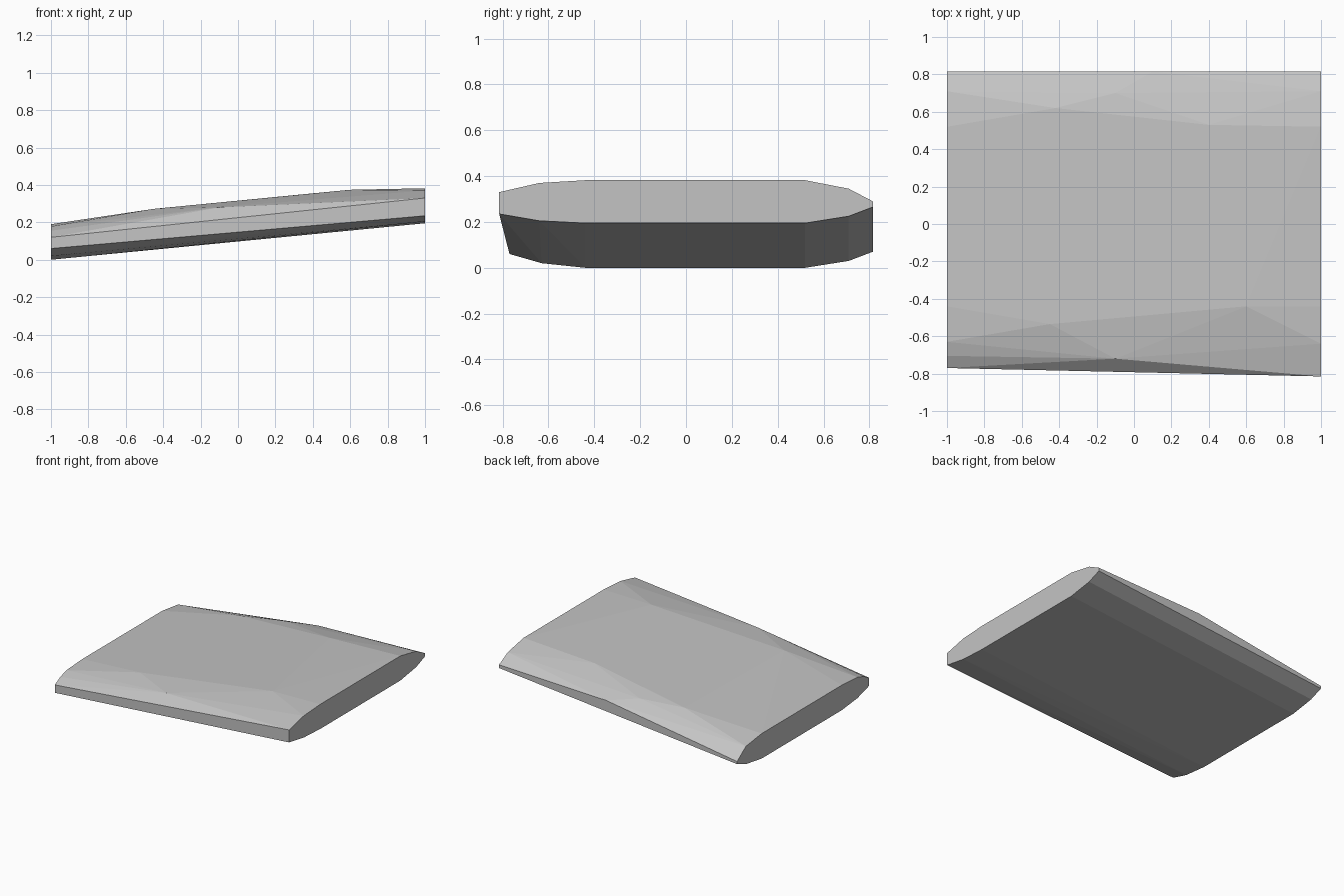
import bpy
import bmesh

if "Cube" in bpy.data.objects:
    bpy.data.objects.remove(bpy.data.objects["Cube"])

# Single plain grey
grey = bpy.data.materials.new("stone_grey")
grey.diffuse_color = (0.55, 0.55, 0.55, 1)
grey.use_nodes = True
grey.node_tree.nodes["Principled BSDF"].inputs["Base Color"].default_value = grey.diffuse_color

# Low end and high end outlines of the slab as (y, z)
low_end = [(-0.77, 0.06), (-0.77, 0.12), (-0.705, 0.155), (-0.63, 0.178),
           (-0.44, 0.19), (0.52, 0.19), (0.71, 0.165), (0.815, 0.09),
           (0.815, 0.07), (0.71, 0.03), (0.52, 0.0), (-0.44, 0.0), (-0.63, 0.02)]
high_end = [(-0.815, 0.235), (-0.815, 0.33), (-0.64, 0.37), (-0.44, 0.382),
            (0.52, 0.382), (0.71, 0.345), (0.815, 0.29), (0.815, 0.265),
            (0.71, 0.225), (0.52, 0.195), (-0.44, 0.195), (-0.64, 0.205)]

# Points where the upper edges bulge between the two ends
bulges = [(-0.1, -0.72, 0.28), (-0.45, -0.535, 0.272), (0.6, -0.44, 0.374),
          (-0.42, 0.62, 0.27), (0.4, 0.53, 0.355), (-0.1, 0.70, 0.285),
          (0.1, 0.815, 0.26)]

points = [(-1, y, z) for y, z in low_end] + [(1, y, z) for y, z in high_end] + bulges

# Sloping slab: faceted skin stretched over the outlines
bm = bmesh.new()
for p in points:
    bm.verts.new(p)
hull = bmesh.ops.convex_hull(bm, input=bm.verts[:], use_existing_faces=False)
loose = [v for v in bm.verts if not v.link_faces]
bmesh.ops.delete(bm, geom=loose, context='VERTS')
bmesh.ops.dissolve_limit(bm, angle_limit=0.005, verts=bm.verts[:], edges=bm.edges[:])
bmesh.ops.recalc_face_normals(bm, faces=bm.faces[:])

mesh = bpy.data.meshes.new("sloping_slab")
bm.to_mesh(mesh)
bm.free()
mesh.materials.append(grey)
slab = bpy.data.objects.new("sloping_slab", mesh)
bpy.context.collection.objects.link(slab)
